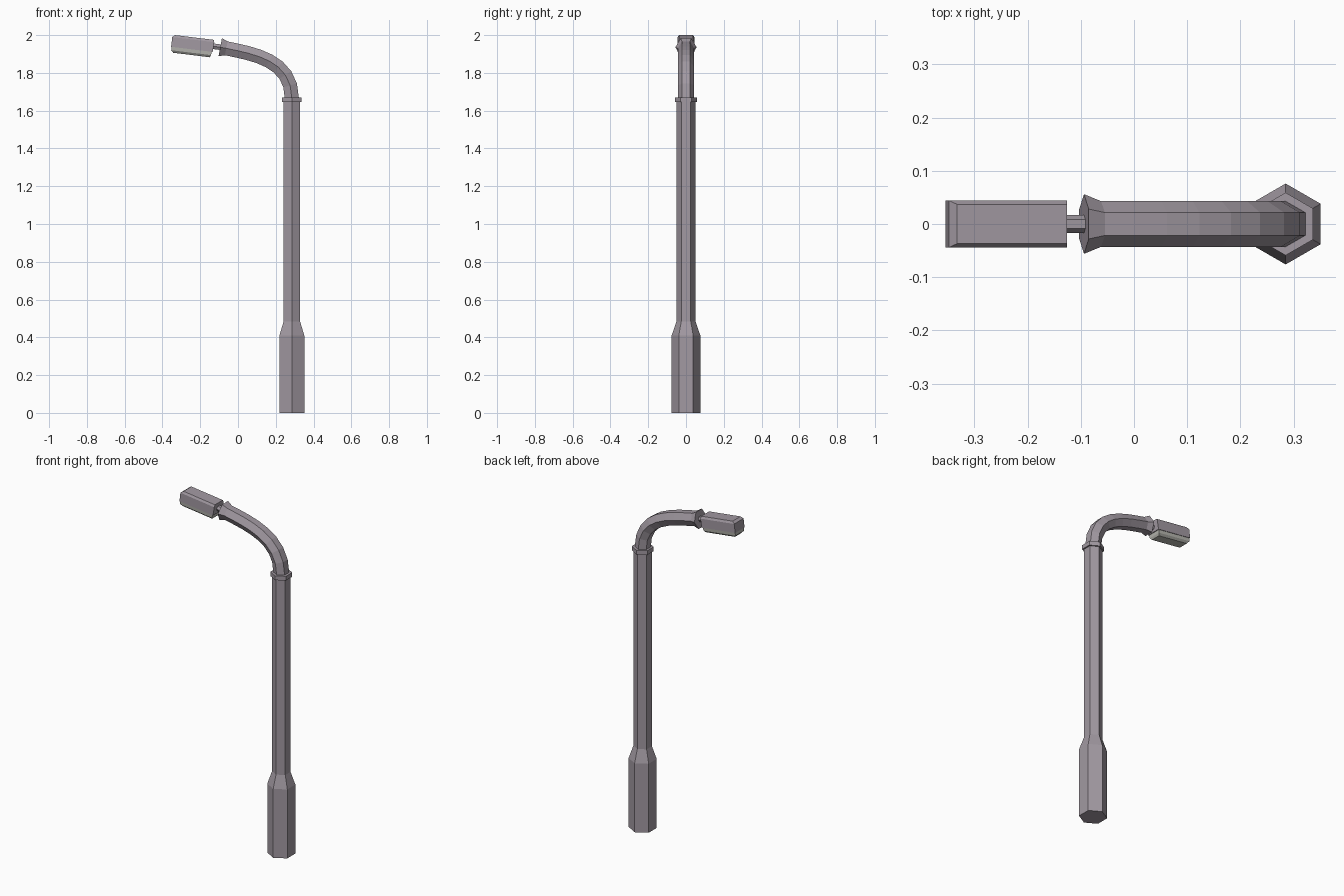
import bpy, bmesh, math
from mathutils import Vector

if "Cube" in bpy.data.objects:
    bpy.data.objects.remove(bpy.data.objects["Cube"])

def material(name, color):
    m = bpy.data.materials.new(name)
    m.diffuse_color = (*color, 1)
    m.use_nodes = True
    m.node_tree.nodes["Principled BSDF"].inputs["Base Color"].default_value = m.diffuse_color
    return m

METAL = material("metal", (0.36, 0.32, 0.36))
LENS = material("lens", (0.48, 0.48, 0.44))

def loft(name, rings, mat):
    """Join equal-sized rings of points into a closed flat-faced solid."""
    bm = bmesh.new()
    rows = [[bm.verts.new(p) for p in ring] for ring in rings]
    n = len(rows[0])
    for a, b in zip(rows, rows[1:]):
        for i in range(n):
            j = (i + 1) % n
            bm.faces.new((a[i], a[j], b[j], b[i]))
    bm.faces.new(rows[0][::-1])
    bm.faces.new(rows[-1])
    bmesh.ops.recalc_face_normals(bm, faces=bm.faces)
    me = bpy.data.meshes.new(name)
    bm.to_mesh(me)
    bm.free()
    me.materials.append(mat)
    ob = bpy.data.objects.new(name, me)
    bpy.context.collection.objects.link(ob)
    return ob

def hex_sweep(name, path, mat=METAL):
    """Sweep a hexagon along (x, z, radius) points in the y = 0 plane."""
    rings = []
    for i, (x, z, r) in enumerate(path):
        a, b = path[max(i - 1, 0)], path[min(i + 1, len(path) - 1)]
        t = Vector((b[0] - a[0], b[1] - a[1])).normalized()
        ring = []
        for k in range(6):
            ang = math.radians(30 + 60 * k)
            n, y = r * math.cos(ang), r * math.sin(ang)
            ring.append((x + n * t.y, y, z - n * t.x))
        rings.append(ring)
    return loft(name, rings, mat)

# Pole with wide base, and collar
PX = 0.285
hex_sweep("pole", [(PX, 0, 0.076), (PX, 0.41, 0.076), (PX, 0.485, 0.05), (PX, 1.65, 0.05)])
hex_sweep("collar", [(PX, 1.645, 0.059), (PX, 1.67, 0.059)])

# Curved arm with flared tip
ctrl = [Vector(p) for p in ((PX, 1.665), (PX, 1.87), (0.08, 1.90), (-0.062, 1.93))]
arm = []
for i in range(9):
    t = i / 8
    s = 1 - t
    p = s**3 * ctrl[0] + 3*s*s*t * ctrl[1] + 3*s*t*t * ctrl[2] + t**3 * ctrl[3]
    arm.append((p.x, p.y, 0.043))
arm.append((-0.094, 1.936, 0.056))
hex_sweep("arm", arm)
hex_sweep("connector", [(-0.085, 1.935, 0.017), (-0.14, 1.942, 0.017)])

# Tilted lamp head: rectangles stacked along the lamp's own up axis
TILT = math.radians(7)
U = Vector((-math.cos(TILT), 0, math.sin(TILT)))
V = Vector((math.sin(TILT), 0, math.cos(TILT)))
C = Vector((-0.238, 0, 1.942))

def rect(v, u0, u1, y):
    return [C + U * u + V * v + Vector((0, s, 0))
            for u, s in ((u0, -y), (u1, -y), (u1, y), (u0, y))]

loft("lamp_housing", [rect(-0.018, -0.107, 0.115, 0.044), rect(0.034, -0.109, 0.115, 0.044),
                      rect(0.046, -0.107, 0.101, 0.037)], METAL)
loft("lamp_lens", [rect(-0.048, -0.095, 0.1, 0.029), rect(-0.036, -0.1, 0.112, 0.039),
                   rect(-0.017, -0.102, 0.112, 0.041)], LENS)
